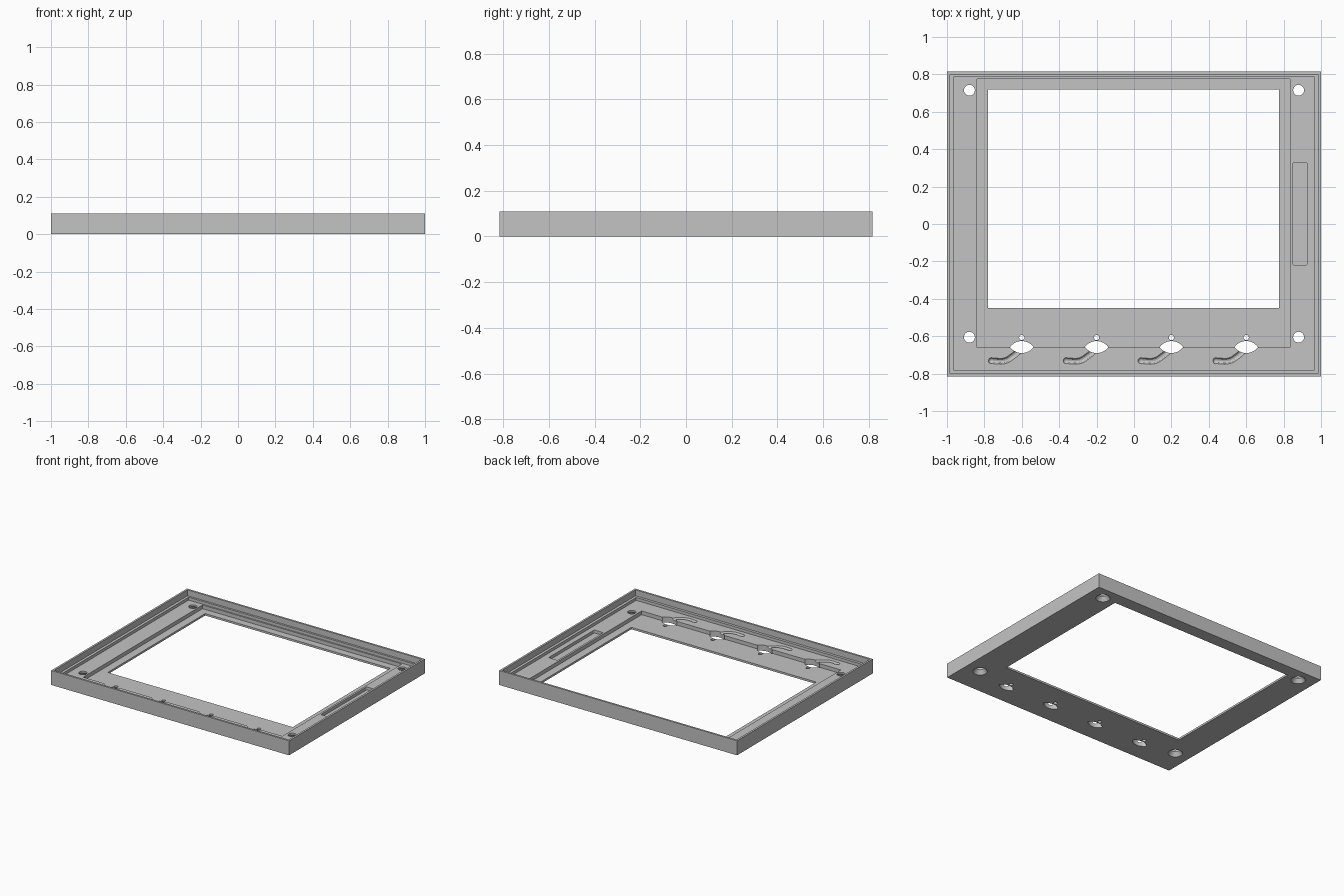
import bpy, bmesh, math
from mathutils import Matrix, Vector

cube = bpy.data.objects.get("Cube")
if cube:
    bpy.data.objects.remove(cube, do_unlink=True)

grey = bpy.data.materials.new("plain grey")
grey.use_nodes = True
GREY = (0.55, 0.55, 0.55, 1)
grey.diffuse_color = GREY
grey.node_tree.nodes["Principled BSDF"].inputs["Base Color"].default_value = GREY

FLOOR, RECESS, LEDGE, TOP = 0.043, 0.015, 0.065, 0.11
ABOVE, BELOW = 0.2, -0.05
cutters = []


def add_object(name, bm):
    bmesh.ops.recalc_face_normals(bm, faces=bm.faces)
    mesh = bpy.data.meshes.new(name)
    bm.to_mesh(mesh)
    bm.free()
    mesh.materials.append(grey)
    obj = bpy.data.objects.new(name, mesh)
    bpy.context.collection.objects.link(obj)
    return obj


def prism(name, outline, z0, z1):
    bm = bmesh.new()
    face = bm.faces.new([bm.verts.new((x, y, z0)) for x, y in outline])
    grown = bmesh.ops.extrude_face_region(bm, geom=[face])["geom"]
    verts = [v for v in grown if isinstance(v, bmesh.types.BMVert)]
    bmesh.ops.translate(bm, verts=verts, vec=(0, 0, z1 - z0))
    return add_object(name, bm)


def rect(x0, x1, y0, y1):
    return [(x0, y0), (x1, y0), (x1, y1), (x0, y1)]


def rounded_rect(x0, x1, y0, y1, r):
    corners = [(x1 - r, y1 - r), (x0 + r, y1 - r), (x0 + r, y0 + r), (x1 - r, y0 + r)]
    return [(cx + r * math.cos(math.pi / 2 * (q + i / 4)),
             cy + r * math.sin(math.pi / 2 * (q + i / 4)))
            for q, (cx, cy) in enumerate(corners) for i in range(5)]


def cone(name, x, y, r0, r1, z0, z1):
    bm = bmesh.new()
    bmesh.ops.create_cone(bm, cap_ends=True, segments=32, radius1=r0, radius2=r1,
                          depth=z1 - z0, matrix=Matrix.Translation((x, y, (z0 + z1) / 2)))
    return add_object(name, bm)


def lens(x, y, half_width, half_height, n=12):
    # Two shallow arcs meeting in points at either end
    r = (half_width ** 2 + half_height ** 2) / (2 * half_height)
    a = math.asin(half_width / r)
    arc = [(r * math.sin(a - 2 * a * i / n), r * math.cos(a - 2 * a * i / n) - r + half_height)
           for i in range(n)]
    return [(x + s * u, y + s * v) for s in (1, -1) for u, v in arc]


def tube(name, points, radius):
    # Round swept channel cutter following a smooth path
    curve = bpy.data.curves.new(name, "CURVE")
    curve.dimensions = "3D"
    curve.bevel_depth = radius
    curve.bevel_resolution = 4
    curve.resolution_u = 6
    curve.use_fill_caps = True
    spline = curve.splines.new("BEZIER")
    spline.bezier_points.add(len(points) - 1)
    for bp, p in zip(spline.bezier_points, points):
        bp.co = p
        bp.handle_left_type = bp.handle_right_type = "AUTO"
    temp = bpy.data.objects.new(name, curve)
    bpy.context.collection.objects.link(temp)
    mesh = bpy.data.meshes.new_from_object(
        temp.evaluated_get(bpy.context.evaluated_depsgraph_get()))
    bpy.data.objects.remove(temp, do_unlink=True)
    bm = bmesh.new()
    bm.from_mesh(mesh)
    bmesh.ops.remove_doubles(bm, verts=bm.verts, dist=1e-5)
    return add_object(name, bm)


# Solid slab that becomes the frame
frame = prism("bezel_frame", rect(-1, 1, -0.815, 0.815), 0, TOP)

# Stepped tray, screen recess, window and side pocket
cutters += [
    prism("upper_tray", rect(-0.985, 0.985, -0.8, 0.8), LEDGE, ABOVE),
    prism("lower_tray", rect(-0.965, 0.965, -0.78, 0.785), FLOOR, ABOVE),
    prism("screen_recess", rect(-0.84, 0.835, -0.66, 0.775), RECESS, ABOVE),
    prism("window", rect(-0.78, 0.775, -0.45, 0.72), BELOW, ABOVE),
    prism("side_pocket", rounded_rect(0.85, 0.925, -0.22, 0.33, 0.008), 0.02, ABOVE),
]

# Countersunk screw holes
for x in (-0.88, 0.88):
    for y in (-0.605, 0.715):
        cutters.append(cone("screw_hole", x, y, 0.029, 0.029, BELOW, ABOVE))
        cutters.append(cone("countersink", x, y, 0.057, 0.029, -0.01, 0.03))

# Button openings with a pin hole and a curved cable channel
for x in (-0.6, -0.2, 0.2, 0.6):
    y = -0.658
    cutters.append(prism("button_opening", lens(x, y, 0.063, 0.032), BELOW, ABOVE))
    cutters.append(cone("pin_hole", x, -0.607, 0.014, 0.014, BELOW, ABOVE))
    path = [(0, -0.008), (-0.05, -0.05), (-0.09, -0.073), (-0.162, -0.073)]
    cutters.append(tube("channel", [(x + u, y + v, FLOOR + 0.001) for u, v in path], 0.016))
    bm = bmesh.new()
    bmesh.ops.create_uvsphere(bm, u_segments=20, v_segments=12, radius=0.0165)
    bmesh.ops.translate(bm, verts=bm.verts, vec=Vector((x - 0.162, y - 0.073, FLOOR + 0.001)))
    cutters.append(add_object("channel_end", bm))

# Carve every cutter out of the slab, then discard the cutters
for cutter in cutters:
    cutter.hide_render = True
    mod = frame.modifiers.new(cutter.name, "BOOLEAN")
    mod.operation = "DIFFERENCE"
    mod.solver = "EXACT"
    mod.object = cutter
carved = bpy.data.meshes.new_from_object(
    frame.evaluated_get(bpy.context.evaluated_depsgraph_get()))
frame.modifiers.clear()
frame.data = carved
carved.name = "bezel_frame"
for cutter in cutters:
    bpy.data.objects.remove(cutter, do_unlink=True)

# Smooth the round holes while keeping flat edges crisp
bpy.ops.object.select_all(action="DESELECT")
frame.select_set(True)
bpy.context.view_layer.objects.active = frame
bpy.ops.object.shade_smooth_by_angle(angle=math.radians(30))
